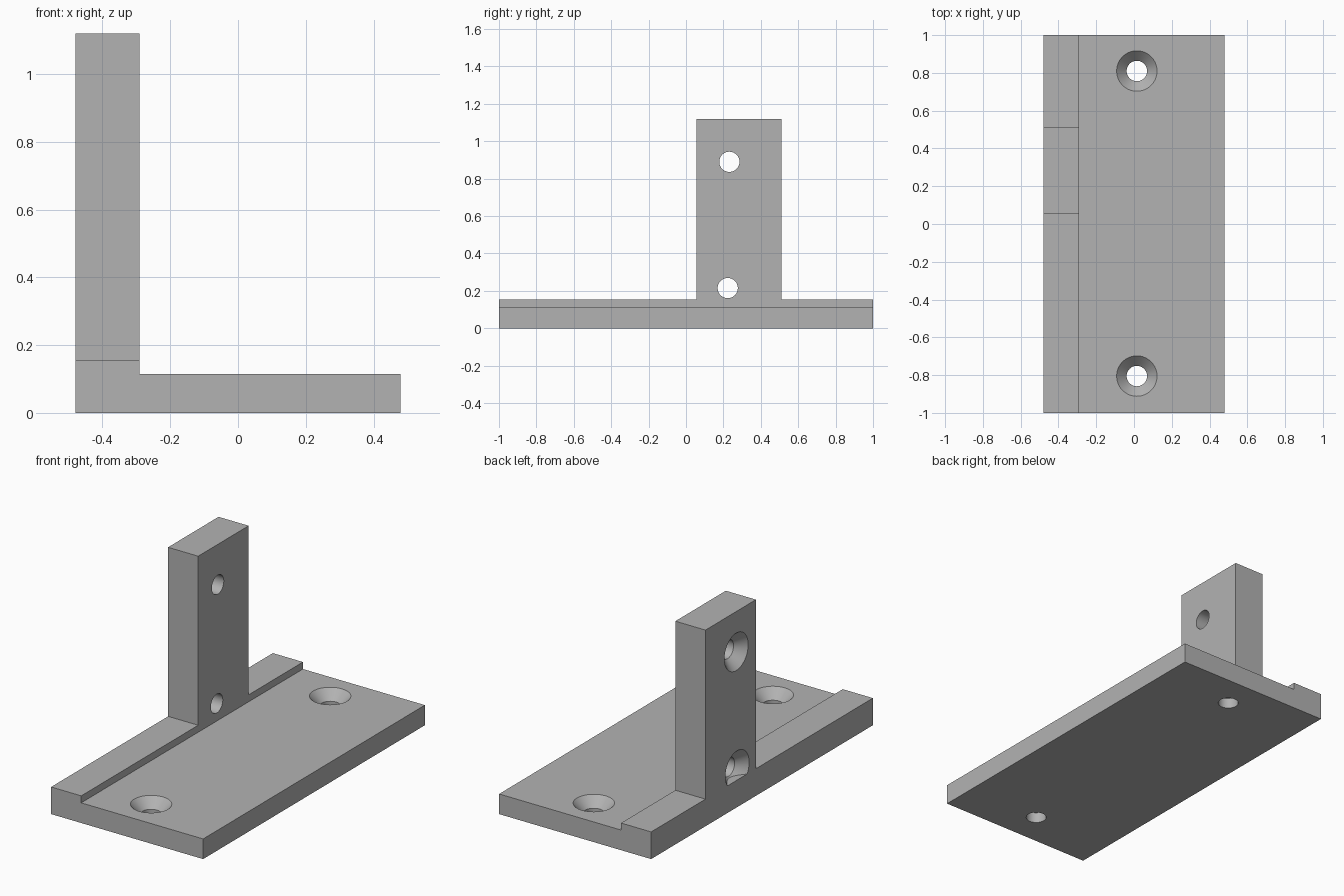
import bpy, bmesh, math
from mathutils import Matrix, Vector

cube = bpy.data.objects.get("Cube")
if cube:
    bpy.data.objects.remove(cube, do_unlink=True)

GREY = (0.45, 0.45, 0.45, 1)
grey = bpy.data.materials.new("plain grey")
grey.use_nodes = True
grey.diffuse_color = GREY
grey.node_tree.nodes["Principled BSDF"].inputs["Base Color"].default_value = GREY

HOLE, SINK, DEPTH = 0.054, 0.107, 0.055
LEFT, INNER, RIGHT = -0.48, -0.29, 0.48
PLATE, RIM, TOP = 0.115, 0.155, 1.12


def make_object(name, bm):
    bmesh.ops.recalc_face_normals(bm, faces=bm.faces)
    mesh = bpy.data.meshes.new(name)
    bm.to_mesh(mesh)
    bm.free()
    mesh.materials.append(grey)
    obj = bpy.data.objects.new(name, mesh)
    bpy.context.collection.objects.link(obj)
    return obj


def extrude_profile(name, points, y0, y1):
    """Extrude an (x, z) outline along y."""
    bm = bmesh.new()
    face = bm.faces.new([bm.verts.new((x, y0, z)) for x, z in points])
    new = bmesh.ops.extrude_face_region(bm, geom=[face])["geom"]
    verts = [v for v in new if isinstance(v, bmesh.types.BMVert)]
    bmesh.ops.translate(bm, verts=verts, vec=(0, y1 - y0, 0))
    return make_object(name, bm)


def screw_cutter(name, centre, axis, length):
    """Countersunk hole; axis points out of the countersunk face."""
    bm = bmesh.new()
    lip = 0.02
    slope = (SINK - HOLE) / DEPTH
    profile = [(HOLE, -length), (HOLE, -DEPTH), (SINK + lip * slope, lip)]
    rings, n = [], 64
    for r, h in profile:
        rings.append([bm.verts.new((r * math.cos(math.tau * i / n),
                                    r * math.sin(math.tau * i / n), h)) for i in range(n)])
    for a, b in zip(rings, rings[1:]):
        for i in range(n):
            j = (i + 1) % n
            bm.faces.new((a[i], a[j], b[j], b[i]))
    bm.faces.new(rings[0][::-1])
    bm.faces.new(rings[-1])
    turn = Vector((0, 0, 1)).rotation_difference(Vector(axis)).to_matrix().to_4x4()
    bm.transform(Matrix.Translation(centre) @ turn)
    return make_object(name, bm)


def boolean(obj, other, operation):
    mod = obj.modifiers.new(operation.lower(), 'BOOLEAN')
    mod.operation, mod.solver, mod.object = operation, 'EXACT', other
    bpy.context.view_layer.objects.active = obj
    bpy.ops.object.modifier_apply(modifier=mod.name)
    bpy.data.objects.remove(other, do_unlink=True)


# Base plate with a raised rim along one long edge
base = extrude_profile("base_plate", [(LEFT, 0), (RIGHT, 0), (RIGHT, PLATE), (INNER, PLATE),
                                      (INNER, RIM), (LEFT, RIM)], -1, 1)
for y in (-0.805, 0.81):
    boolean(base, screw_cutter("base_hole", (0.015, y, PLATE), (0, 0, 1), 0.3), 'DIFFERENCE')

# Upright post standing on the rim, countersunk on its outer face
post = extrude_profile("upright_post", [(LEFT, RIM), (INNER, RIM), (INNER, TOP), (LEFT, TOP)],
                       0.055, 0.51)
for y, z in ((0.223, 0.215), (0.232, 0.89)):
    boolean(post, screw_cutter("post_hole", (LEFT, y, z), (-1, 0, 0), 0.4), 'DIFFERENCE')

# Join the post to the base and keep the edges crisp
boolean(base, post, 'UNION')
base.name = "mounting_bracket"
bpy.ops.object.select_all(action='DESELECT')
base.select_set(True)
bpy.context.view_layer.objects.active = base
bpy.ops.object.shade_smooth_by_angle(angle=math.radians(30))
